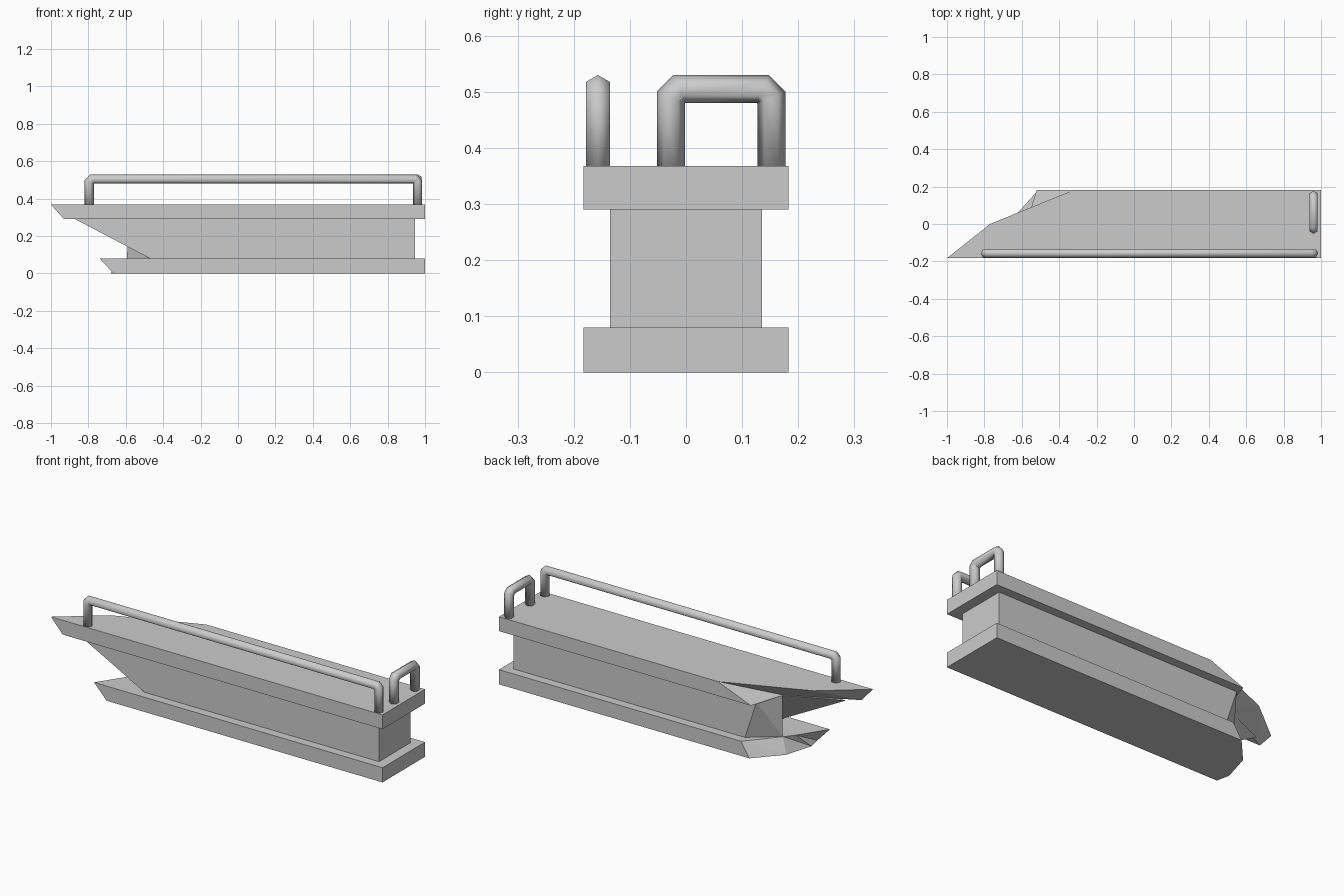
import bpy
import bmesh
import math
from mathutils import Vector

if "Cube" in bpy.data.objects:
    bpy.data.objects.remove(bpy.data.objects["Cube"])


def make_object(name, bm, smooth=False):
    bmesh.ops.recalc_face_normals(bm, faces=bm.faces[:])
    for f in bm.faces:
        f.smooth = smooth
    mesh = bpy.data.meshes.new(name)
    bm.to_mesh(mesh)
    bm.free()
    obj = bpy.data.objects.new(name, mesh)
    bpy.context.collection.objects.link(obj)
    return obj


def beam_part(name, right, half, z0, z1, low, high):
    """Straight block whose left end is broken: low/high list the broken edge from back to front."""
    bm = bmesh.new()
    square_end = [(right, -half), (right, half)]
    b = [bm.verts.new((x, y, z0)) for x, y in square_end + low]
    t = [bm.verts.new((x, y, z1)) for x, y in square_end + high]
    n = len(b)
    for i in range(n):
        j = (i + 1) % n
        if 2 <= i < n - 1:
            # facets of the broken end
            bm.faces.new((t[i], t[j], b[j]))
            bm.faces.new((t[i], b[j], b[i]))
        else:
            bm.faces.new((b[i], b[j], t[j], t[i]))
    bm.faces.new(t)
    bm.faces.new(b[::-1])
    return make_object(name, bm)


def rail(name, start, end, base, top, radius=0.025, sides=6, cut=0.015):
    """Hexagonal tube handrail: two legs and a bar with chamfered corners."""
    s, e = Vector(start), Vector(end)
    along = (e - s).normalized()
    up = Vector((0, 0, 1))
    normal = along.cross(up)
    path = [s + up * base, s + up * (top - cut), s + along * cut + up * top,
            e - along * cut + up * top, e + up * (top - cut), e + up * base]
    bm = bmesh.new()
    rings = []
    for i, p in enumerate(path):
        d_in = (p - path[i - 1]).normalized() if i else up
        d_out = (path[i + 1] - p).normalized() if i < len(path) - 1 else -up
        tangent = (d_in + d_out).normalized()
        stretch = 1 / tangent.dot(d_in)
        outward = normal.cross(tangent) * -stretch
        ring = []
        for k in range(sides):
            a = math.tau * k / sides
            ring.append(bm.verts.new(p + (outward * math.cos(a) + normal * math.sin(a)) * radius))
        rings.append(ring)
    for r0, r1 in zip(rings, rings[1:]):
        for k in range(sides):
            m = (k + 1) % sides
            bm.faces.new((r0[k], r0[m], r1[m], r1[k]))
    bm.faces.new(rings[0])
    bm.faces.new(rings[-1])
    return make_object(name, bm, smooth=True)


# Bottom slab
beam_part("bottom_slab", 1.0, 0.183, 0.0, 0.08,
          [(-0.51, 0.183), (-0.635, 0.045), (-0.68, -0.11), (-0.665, -0.183)],
          [(-0.46, 0.183), (-0.60, 0.02), (-0.64, -0.03), (-0.74, -0.183)])

# Narrower core between the slabs
beam_part("core", 0.945, 0.135, 0.08, 0.29,
          [(-0.45, 0.135), (-0.595, 0.02), (-0.47, -0.135)],
          [(-0.52, 0.135), (-0.578, -0.008), (-0.87, -0.135)])

# Top slab
beam_part("top_slab", 1.0, 0.183, 0.29, 0.368,
          [(-0.52, 0.183), (-0.58, -0.01), (-0.93, -0.183)],
          [(-0.32, 0.183), (-0.77, 0.0), (-1.0, -0.183)])

# Handrails
rail("long_rail", (-0.795, -0.157, 0), (0.96, -0.157, 0), 0.36, 0.505)
rail("short_rail", (0.96, -0.027, 0), (0.96, 0.152, 0), 0.36, 0.505)
